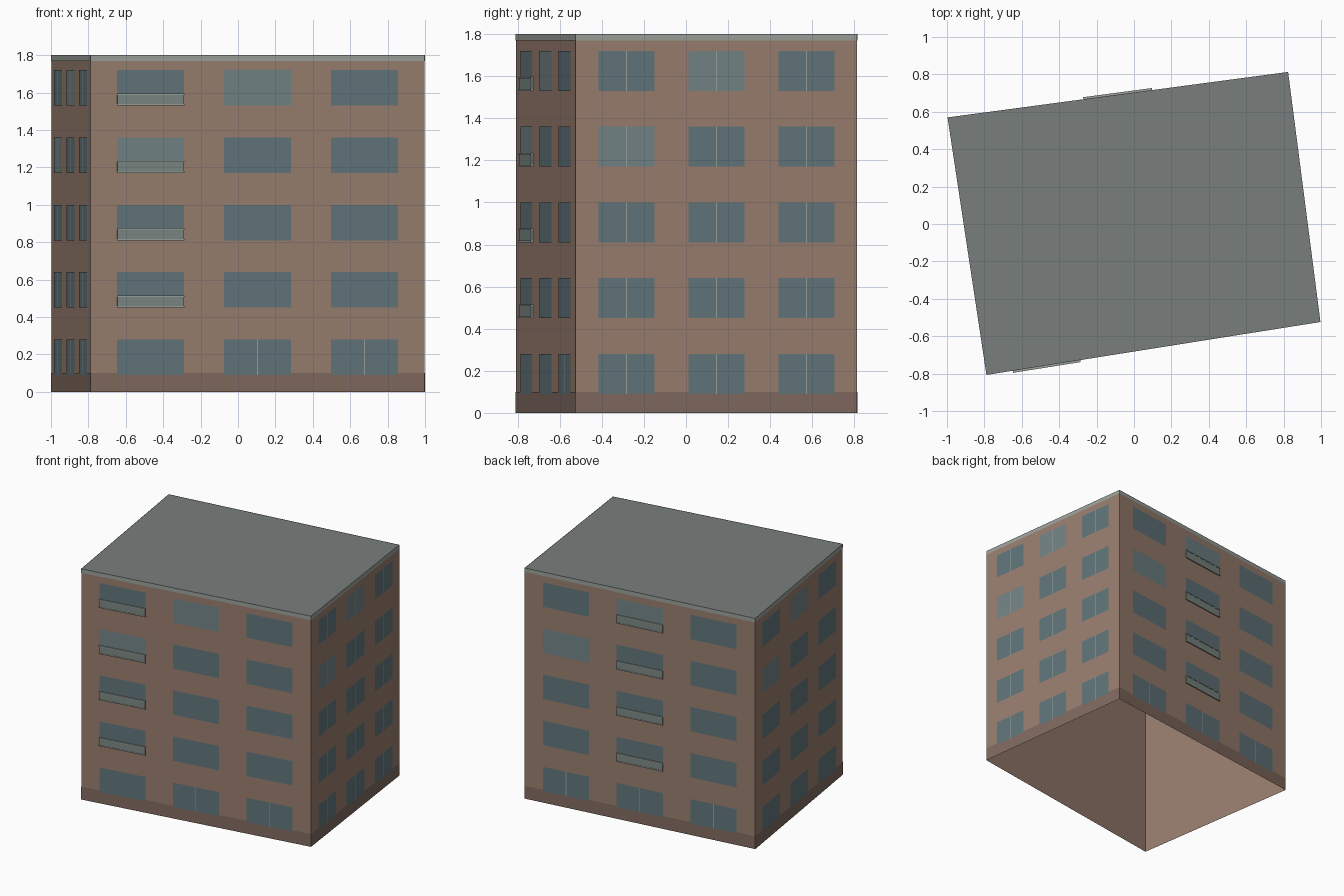
import bpy, bmesh
from mathutils import Vector

if "Cube" in bpy.data.objects:
    bpy.data.objects.remove(bpy.data.objects["Cube"])

HEIGHT, FLOORS, STOREY, SILL, WIN_H = 1.8, 5, 0.36, 0.09, 0.19
COLUMNS = [(0.08, 0.28), (0.40, 0.60), (0.72, 0.92)]   # fractions of wall length
# footprint, counter-clockwise from the front left corner
CORNERS = [Vector(c) for c in ((-0.789, -0.807, 0), (0.997, -0.524, 0),
                               (0.824, 0.813, 0), (-0.997, 0.570, 0))]
WALLS = ["front", "right", "back", "left"]


def material(name, rgb):
    m = bpy.data.materials.new(name)
    m.diffuse_color = (*rgb, 1)
    m.use_nodes = True
    m.node_tree.nodes["Principled BSDF"].inputs["Base Color"].default_value = m.diffuse_color
    return m


BRICK = material("brick", (0.32, 0.21, 0.16))
PLINTH = material("plinth", (0.22, 0.145, 0.115))
ROOF = material("roof", (0.19, 0.21, 0.20))
TRIM = material("trim", (0.33, 0.36, 0.33))
GLASS = material("glass", (0.12, 0.18, 0.20))
GLASS_LIGHT = material("glass_light", (0.17, 0.23, 0.24))
PANEL = material("balcony_panel", (0.20, 0.25, 0.23))


class Part:
    """Collects faces into one named object."""

    def __init__(self, name, mat):
        self.name, self.mat, self.bm = name, mat, bmesh.new()

    def quad(self, points):
        return self.bm.faces.new([self.bm.verts.new(p) for p in points])

    def finish(self):
        bmesh.ops.remove_doubles(self.bm, verts=self.bm.verts, dist=1e-5)
        me = bpy.data.meshes.new(self.name)
        self.bm.to_mesh(me)
        self.bm.free()
        me.materials.append(self.mat)
        bpy.context.collection.objects.link(bpy.data.objects.new(self.name, me))


class Wall:
    """Places panels on one facade, by fraction along it and height."""

    def __init__(self, a, b):
        self.a, self.d = a, b - a
        self.n = Vector((self.d.y, -self.d.x, 0)).normalized()

    def rect(self, t0, t1, z0, z1, off):
        return [self.a + self.d * t + self.n * off + Vector((0, 0, z))
                for t, z in ((t0, z0), (t1, z0), (t1, z1), (t0, z1))]

    def panel(self, part, t0, t1, z0, z1, off):
        part.quad(self.rect(t0, t1, z0, z1, off))

    def box(self, part, t0, t1, z0, z1, depth):
        outer = self.rect(t0, t1, z0, z1, depth)
        inner = self.rect(t0, t1, z0, z1, 0)
        part.quad(outer)
        for i in range(4):
            j = (i + 1) % 4
            part.quad([outer[j], outer[i], inner[i], inner[j]])


shell = Part("walls", BRICK)
plinth = Part("plinth", PLINTH)
cornice = Part("cornice", TRIM)
roof = Part("roof", ROOF)

# flat roof; the underside of the building stays open
roof.quad([c + Vector((0, 0, HEIGHT)) for c in CORNERS])

for k, side in enumerate(WALLS):
    wall = Wall(CORNERS[k], CORNERS[(k + 1) % 4])
    wall.panel(shell, 0, 1, 0, HEIGHT, 0)
    wall.panel(plinth, 0, 1, 0, 0.10, 0.002)
    wall.panel(cornice, 0, 1, HEIGHT - 0.03, HEIGHT, 0.002)

    windows = Part(side + "_windows", GLASS)
    light = Part(side + "_light_windows", GLASS_LIGHT)
    mullions = Part(side + "_mullions", TRIM)
    balcony_col = {"front": 0, "back": 1}.get(side)
    if balcony_col is not None:
        panels = Part(side + "_balcony_panels", PANEL)
        rails = Part(side + "_balcony_rails", TRIM)

    for f in range(FLOORS):
        z = SILL + f * STOREY
        for c, (t0, t1) in enumerate(COLUMNS):
            # a few panes are paler
            pane = light if (f, c) in ((3, 0), (4, 1)) else windows
            wall.panel(pane, t0, t1, z, z + WIN_H, 0.003)

            # centre mullions: all side windows, ground floor elsewhere
            if side in ("left", "right") or (
                    f == 0 and not (side == "front" and c == 0)):
                mid, half = (t0 + t1) / 2, 0.003 / wall.d.length
                wall.panel(mullions, mid - half, mid + half, z, z + WIN_H, 0.004)

            # shallow balcony: slab, panel, handrail
            if c == balcony_col and f > 0:
                wall.box(rails, t0 - 0.001, t1 + 0.001, z, z + 0.008, 0.011)
                wall.box(panels, t0, t1, z + 0.008, z + 0.058, 0.009)
                wall.box(rails, t0 - 0.001, t1 + 0.001, z + 0.058, z + 0.065, 0.011)

    for part in (windows, light, mullions):
        part.finish()
    if balcony_col is not None:
        panels.finish()
        rails.finish()

for part in (shell, plinth, cornice, roof):
    part.finish()
